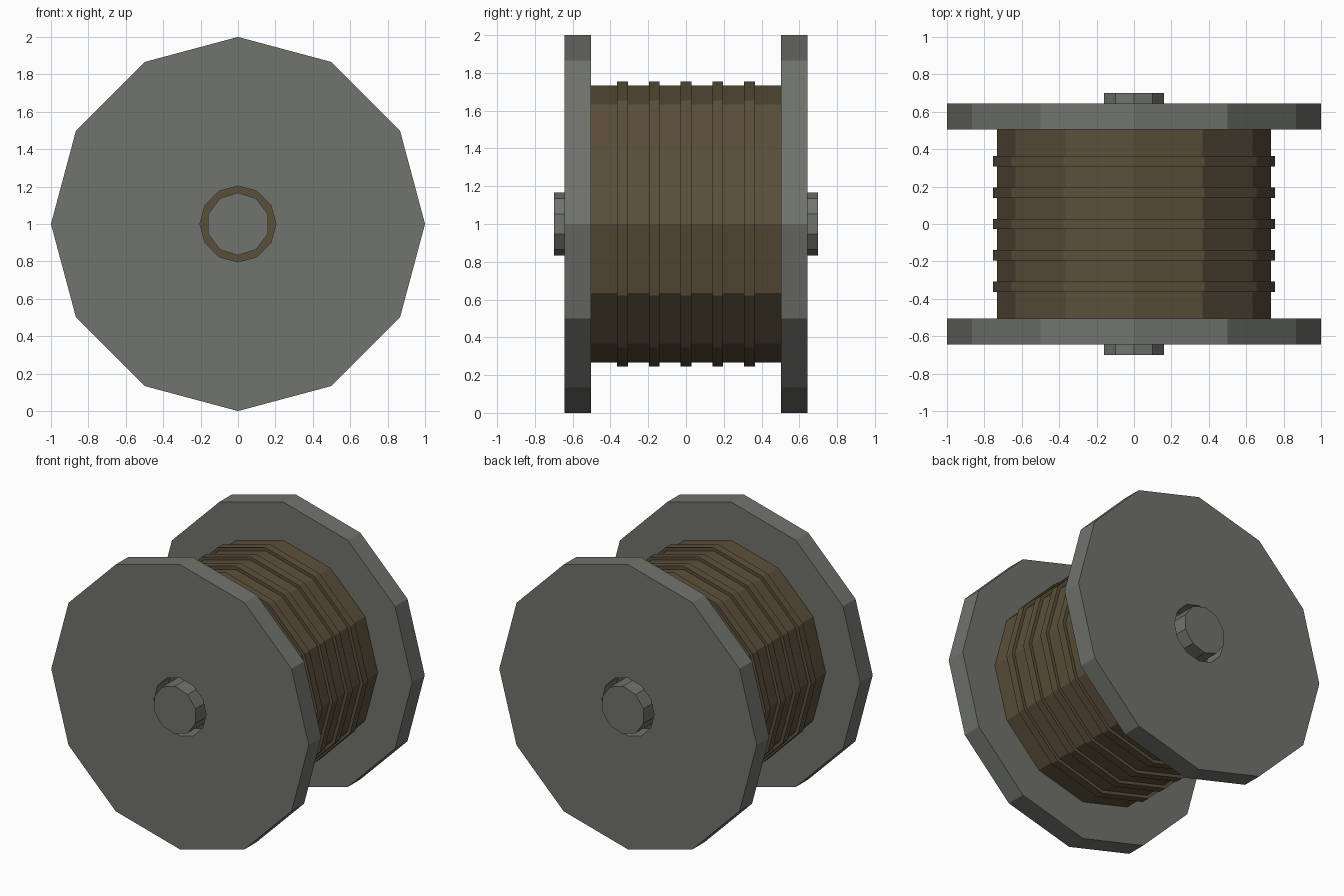
import bpy, bmesh, math

if "Cube" in bpy.data.objects:
    bpy.data.objects.remove(bpy.data.objects["Cube"])


def material(name, rgb):
    m = bpy.data.materials.new(name)
    m.diffuse_color = (*rgb, 1)
    m.use_nodes = True
    m.node_tree.nodes["Principled BSDF"].inputs["Base Color"].default_value = m.diffuse_color
    return m


STEEL = material("dark grey steel", (0.165, 0.172, 0.153))
ROPE = material("brown rope", (0.105, 0.078, 0.043))


def lathe(name, profile, sides, mat, closed=False):
    """Revolve (radius, y) points round the y axis at z = 1, one corner on top."""
    bm = bmesh.new()
    rings = []
    for r, y in profile:
        ring = []
        for i in range(sides):
            a = 2 * math.pi * i / sides
            ring.append(bm.verts.new((r * math.sin(a), y, 1 + r * math.cos(a))))
        rings.append(ring)
    pairs = list(zip(rings, rings[1:]))
    if closed:
        pairs.append((rings[-1], rings[0]))
    else:
        bm.faces.new(rings[0])
        bm.faces.new(rings[-1])
    for a, b in pairs:
        for i in range(sides):
            j = (i + 1) % sides
            bm.faces.new((a[i], a[j], b[j], b[i]))
    bmesh.ops.recalc_face_normals(bm, faces=bm.faces)
    me = bpy.data.meshes.new(name)
    bm.to_mesh(me)
    bm.free()
    me.materials.append(mat)
    ob = bpy.data.objects.new(name, me)
    bpy.context.collection.objects.link(ob)
    return ob


# Wound drum with five raised bands
profile = [(0.732, -0.504)]
for k in range(-2, 3):
    y = k * 0.168
    profile += [(0.732, y - 0.028), (0.755, y - 0.028),
                (0.755, y + 0.028), (0.732, y + 0.028)]
profile.append((0.732, 0.504))
lathe("wound_drum", profile, 12, ROPE)

# End flanges with a centre hole, and the axle stubs standing in the holes
for side, label in ((-1, "front"), (1, "back")):
    inner, outer = side * 0.504, side * 0.643
    lathe(label + "_flange",
          [(0.203, inner), (1.0, inner), (1.0, outer), (0.203, outer)],
          12, STEEL, closed=True)
    lathe(label + "_axle", [(0.168, side * 0.49), (0.168, side * 0.70)], 10, STEEL)
